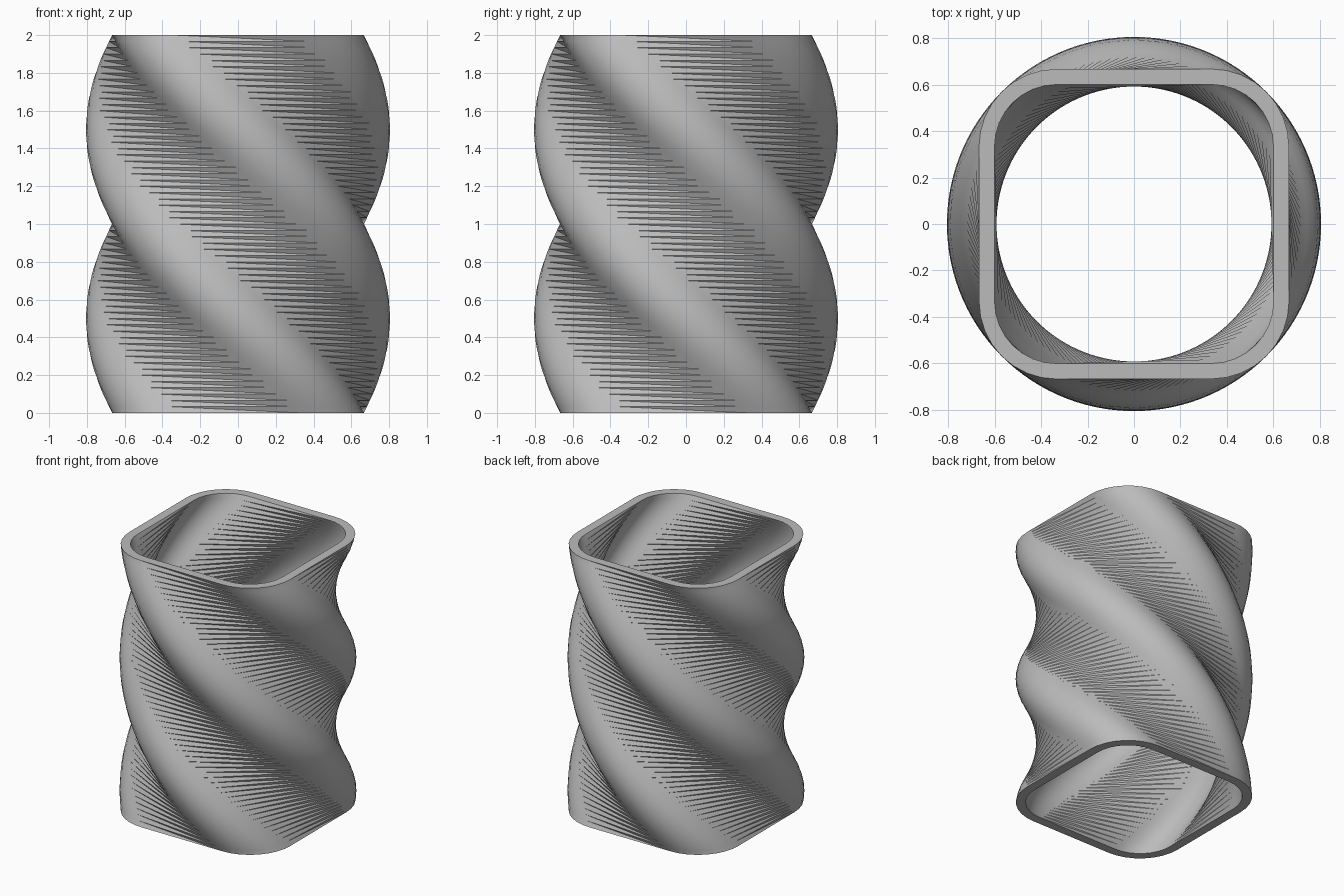
import bpy, bmesh, math

old = bpy.data.objects.get("Cube")
if old:
    bpy.data.objects.remove(old, do_unlink=True)

HEIGHT, LAYERS, TWIST = 2.0, 60, -math.pi
CENTRE = 1 / 3            # centre of each corner arc
CORNER_STEPS = 8

# plain grey finish
grey = bpy.data.materials.new("plain grey")
grey.use_nodes = True
colour = (0.5, 0.5, 0.5, 1)
grey.diffuse_color = colour
grey.node_tree.nodes["Principled BSDF"].inputs["Base Color"].default_value = colour


def rounded_square(radius):
    points = []
    for quarter in range(4):
        mid = math.radians(45 + 90 * quarter)
        cx = CENTRE * math.sqrt(2) * math.cos(mid)
        cy = CENTRE * math.sqrt(2) * math.sin(mid)
        for i in range(CORNER_STEPS + 1):
            a = math.pi / 2 * (quarter + i / CORNER_STEPS)
            points.append((cx + radius * math.cos(a), cy + radius * math.sin(a)))
    return points


def twisted_wall(bm, radius, inward):
    """Stack turned copies of the section and skin them with triangles."""
    section = rounded_square(radius)
    rings = []
    for k in range(LAYERS + 1):
        t = k / LAYERS
        c, s = math.cos(TWIST * t), math.sin(TWIST * t)
        rings.append([bm.verts.new((x * c - y * s, x * s + y * c, HEIGHT * t))
                      for x, y in section])
    for low, high in zip(rings, rings[1:]):
        for i in range(len(low)):
            j = (i + 1) % len(low)
            for tri in ((low[i], low[j], high[i]), (low[j], high[j], high[i])):
                bm.faces.new(tri[::-1] if inward else tri)
    return rings[0], rings[-1]


# twisted tube: outer wall, inner wall and flat rims
bm = bmesh.new()
outer_low, outer_high = twisted_wall(bm, 1 / 3, False)
inner_low, inner_high = twisted_wall(bm, 4 / 15, True)
for i in range(len(outer_low)):
    j = (i + 1) % len(outer_low)
    bm.faces.new((outer_high[i], outer_high[j], inner_high[j], inner_high[i]))
    bm.faces.new((outer_low[j], outer_low[i], inner_low[i], inner_low[j]))

mesh = bpy.data.meshes.new("twisted_tube")
bm.to_mesh(mesh)
bm.free()
mesh.materials.append(grey)
tube = bpy.data.objects.new("twisted_tube", mesh)
bpy.context.collection.objects.link(tube)

# smooth corners, crisp layer creases and rims
bpy.ops.object.select_all(action="DESELECT")
tube.select_set(True)
bpy.context.view_layer.objects.active = tube
bpy.ops.object.shade_smooth_by_angle(angle=math.radians(30))
